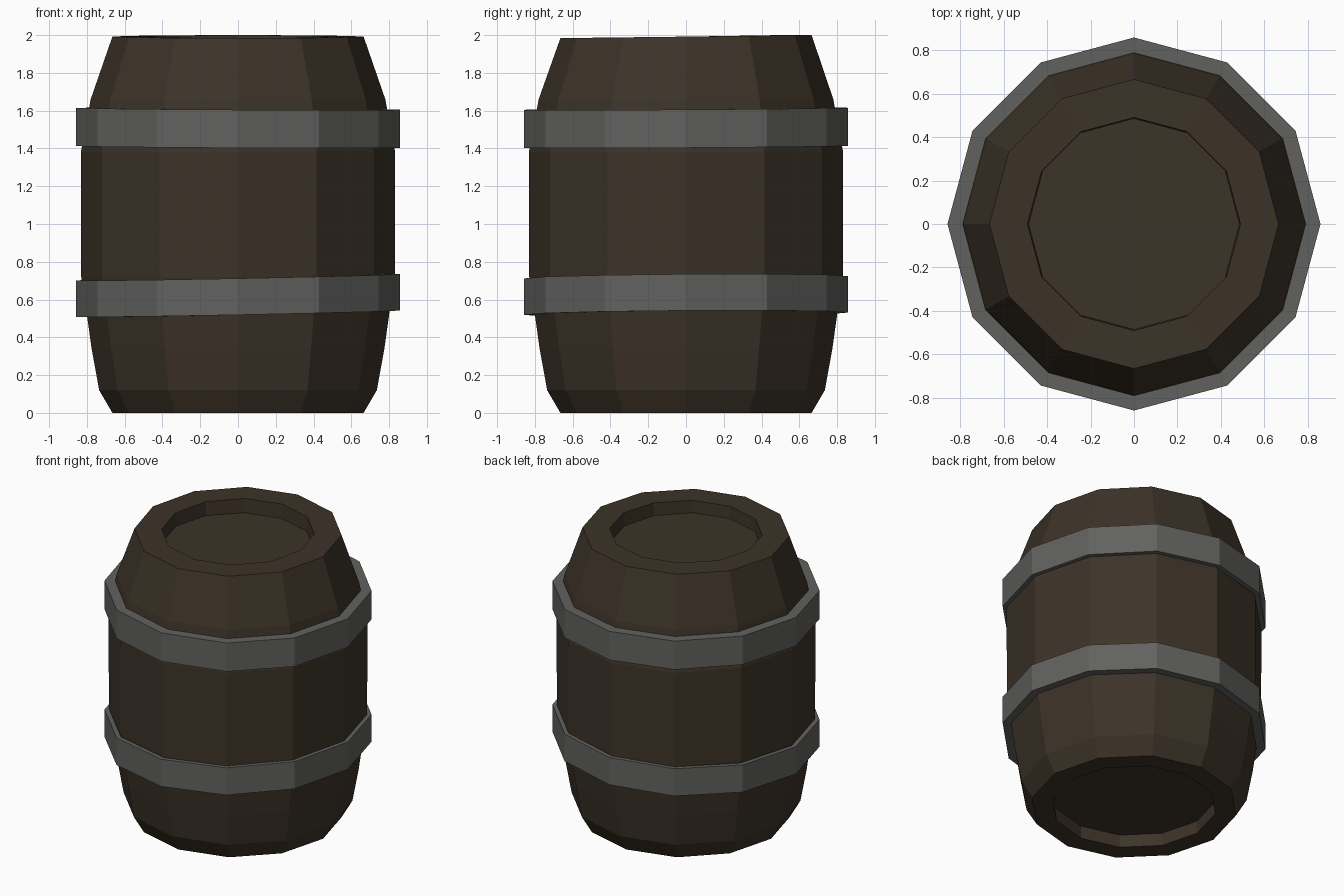
import bpy, bmesh, math

if "Cube" in bpy.data.objects:
    bpy.data.objects.remove(bpy.data.objects["Cube"])

SIDES = 12


def material(name, rgb):
    m = bpy.data.materials.new(name)
    m.diffuse_color = (*rgb, 1.0)
    m.use_nodes = True
    m.node_tree.nodes["Principled BSDF"].inputs["Base Color"].default_value = m.diffuse_color
    return m


def lathe(name, profile, mat, tilt, closed):
    """Spin (radius, z) points; tilt(angle, z) adds a hand-made unevenness."""
    bm = bmesh.new()
    rings = []
    for r, z in profile:
        ring = []
        for i in range(SIDES):
            a = 2 * math.pi * i / SIDES
            ring.append(bm.verts.new((r * math.cos(a), r * math.sin(a), z + tilt(a, z))))
        rings.append(ring)
    pairs = list(zip(rings, rings[1:]))
    if closed:
        pairs.append((rings[-1], rings[0]))
    for lo, hi in pairs:
        for i in range(SIDES):
            j = (i + 1) % SIDES
            bm.faces.new((lo[i], lo[j], hi[j], hi[i]))
    if not closed:
        bm.faces.new(rings[0])
        bm.faces.new(rings[-1])
    bmesh.ops.recalc_face_normals(bm, faces=bm.faces)
    me = bpy.data.meshes.new(name)
    bm.to_mesh(me)
    bm.free()
    me.materials.append(mat)
    ob = bpy.data.objects.new(name, me)
    bpy.context.collection.objects.link(ob)
    return ob


wood = material("dark brown wood", (0.046, 0.033, 0.021))
iron = material("grey iron", (0.120, 0.122, 0.115))

# Barrel body with recessed lids at both ends
lathe("barrel_body", [
    (0.53, 0.09), (0.53, 0.0), (0.665, 0.0), (0.735, 0.12), (0.775, 0.34),
    (0.80, 0.52), (0.83, 0.72), (0.832, 1.38), (0.78, 1.66),
    (0.665, 1.992), (0.49, 1.992), (0.485, 1.90)],
    wood, lambda a, z: 0.008 * math.sin(a) if z > 1.95 else 0.0, False)


# Iron hoops, each slightly tilted
def hoop(name, z0, z1, inner0, inner1, amount, direction):
    lathe(name, [(inner0, z0), (0.858, z0), (0.858, z1), (inner1, z1)], iron,
          lambda a, z: amount * math.cos(a - math.radians(direction)), True)


hoop("upper_hoop", 1.408, 1.61, 0.80, 0.76, 0.007, 130)
hoop("lower_hoop", 0.525, 0.718, 0.77, 0.80, 0.018, 20)
